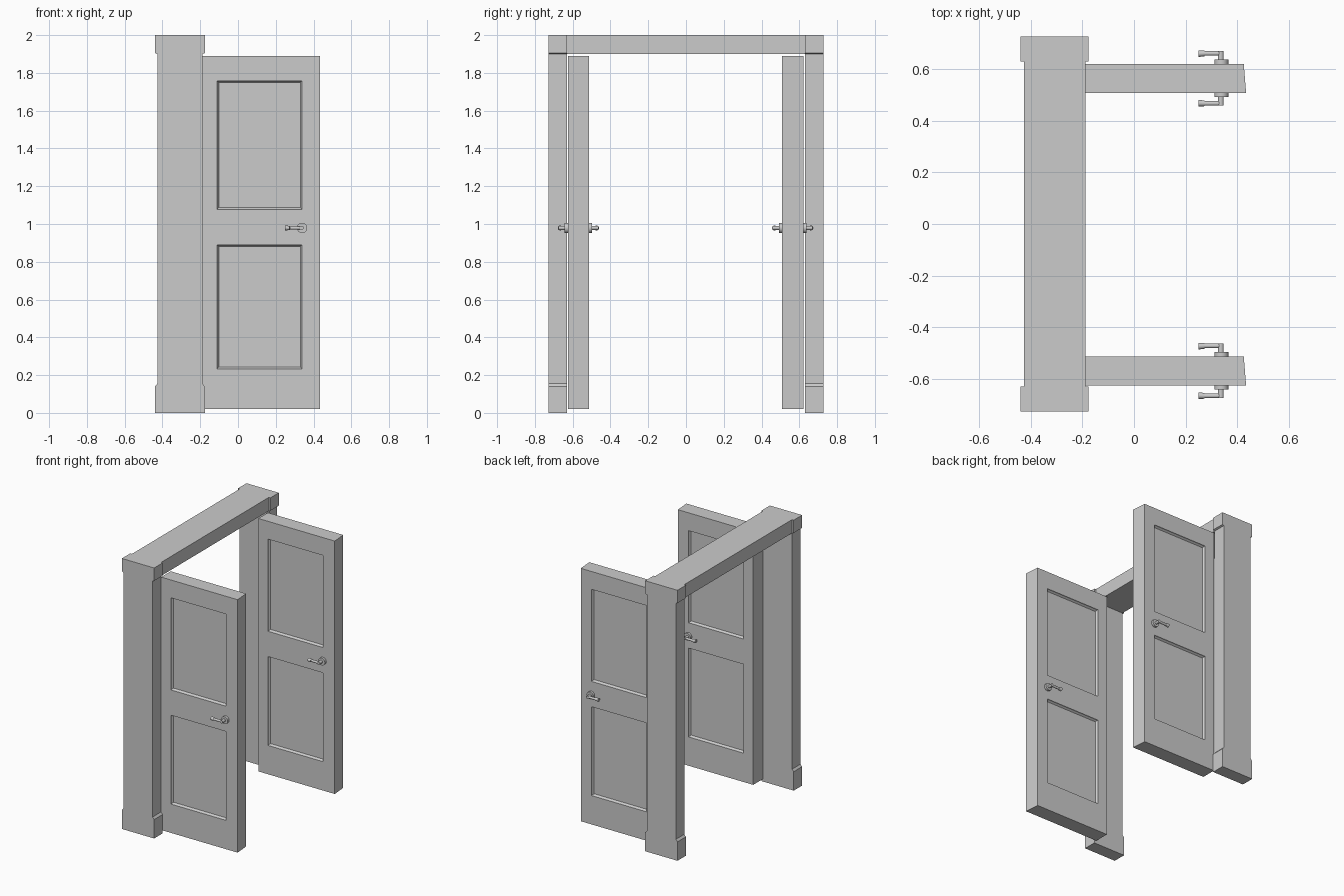
import bpy, bmesh
from math import pi
from mathutils import Matrix, Vector

if "Cube" in bpy.data.objects:
    bpy.data.objects.remove(bpy.data.objects["Cube"])


def finish(bm, name):
    bmesh.ops.recalc_face_normals(bm, faces=bm.faces)
    me = bpy.data.meshes.new(name)
    bm.to_mesh(me)
    bm.free()
    ob = bpy.data.objects.new(name, me)
    bpy.context.collection.objects.link(ob)
    return ob


def smooth(ob):
    bpy.ops.object.select_all(action='DESELECT')
    ob.select_set(True)
    bpy.context.view_layer.objects.active = ob
    bpy.ops.object.shade_smooth_by_angle(angle=0.6)


# Post: plate outline with wider base and head blocks, extruded along y
def post(name, y0, y1):
    cx = -0.308
    half = [(0.132, 0), (0.132, 0.14), (0.119, 0.155),
            (0.119, 1.9), (0.132, 1.905), (0.132, 2.0)]
    outline = [(cx + w, z) for w, z in half] + [(cx - w, z) for w, z in reversed(half)]
    bm = bmesh.new()
    rings = [[bm.verts.new((x, y, z)) for x, z in outline] for y in (y0, y1)]
    n = len(outline)
    for r in rings:
        bm.faces.new(r)
    for i in range(n):
        j = (i + 1) % n
        bm.faces.new((rings[0][i], rings[0][j], rings[1][j], rings[1][i]))
    finish(bm, name)


# Lintel between the posts
def lintel():
    bm = bmesh.new()
    bmesh.ops.create_cube(bm, size=1, matrix=Matrix.Translation((-0.3075, 0, 1.95))
                          @ Matrix.Diagonal((0.237, 1.26, 0.1, 1)))
    finish(bm, "lintel")


# Door leaf: gridded faces with recessed moulded panels, slanted closing edge
def door(name, y0, y1):
    zs = [0.02, 0.233, 0.89, 1.077, 1.758, 1.89]
    bm = bmesh.new()
    panels = []
    for y, x_end in ((y0, 0.435), (y1, 0.426)):
        xs = [-0.19, -0.111, 0.339, x_end]
        g = [[bm.verts.new((x, y, z)) for z in zs] for x in xs]
        for i in range(3):
            for k in range(5):
                f = bm.faces.new((g[i][k], g[i + 1][k], g[i + 1][k + 1], g[i][k + 1]))
                if i == 1 and k in (1, 3):
                    panels.append(f)
    bmesh.ops.bridge_loops(bm, edges=[e for e in bm.edges if e.is_boundary])
    bmesh.ops.recalc_face_normals(bm, faces=bm.faces)
    for thick, depth in ((0.003, -0.008), (0.010, -0.010)):
        bmesh.ops.inset_individual(bm, faces=panels, thickness=thick, depth=depth)
    finish(bm, name)


def rod(bm, a, b, r0, r1, seg=16):
    a, b = Vector(a), Vector(b)
    rot = (b - a).to_track_quat('Z', 'Y').to_matrix().to_4x4()
    bmesh.ops.create_cone(bm, cap_ends=True, segments=seg, radius1=r0, radius2=r1,
                          depth=(b - a).length,
                          matrix=Matrix.Translation((a + b) / 2) @ rot)


# Lever handle: rosette, spindle and lever on one side of a door
def handle(name, y, s):
    x, z = 0.339, 0.979
    bm = bmesh.new()
    rod(bm, (x, y - s * 0.004, z), (x, y + s * 0.017, z), 0.027, 0.027, 24)
    rod(bm, (x - 0.002, y, z), (x - 0.002, y + s * 0.05, z), 0.011, 0.011)
    rod(bm, (0.274, y + s * 0.041, z), (x, y + s * 0.041, z), 0.009, 0.009)
    rod(bm, (0.25, y + s * 0.04, z), (0.274, y + s * 0.041, z), 0.013, 0.011)
    smooth(finish(bm, name))


lintel()
for side, s in (("front", -1), ("back", 1)):
    post(side + "_post", s * 0.63, s * 0.728)
for side, y0, y1 in (("front", -0.626, -0.514), ("back", 0.509, 0.621)):
    door(side + "_door", y0, y1)
    handle(side + "_door_handle_front", y0, -1)
    handle(side + "_door_handle_back", y1, 1)
